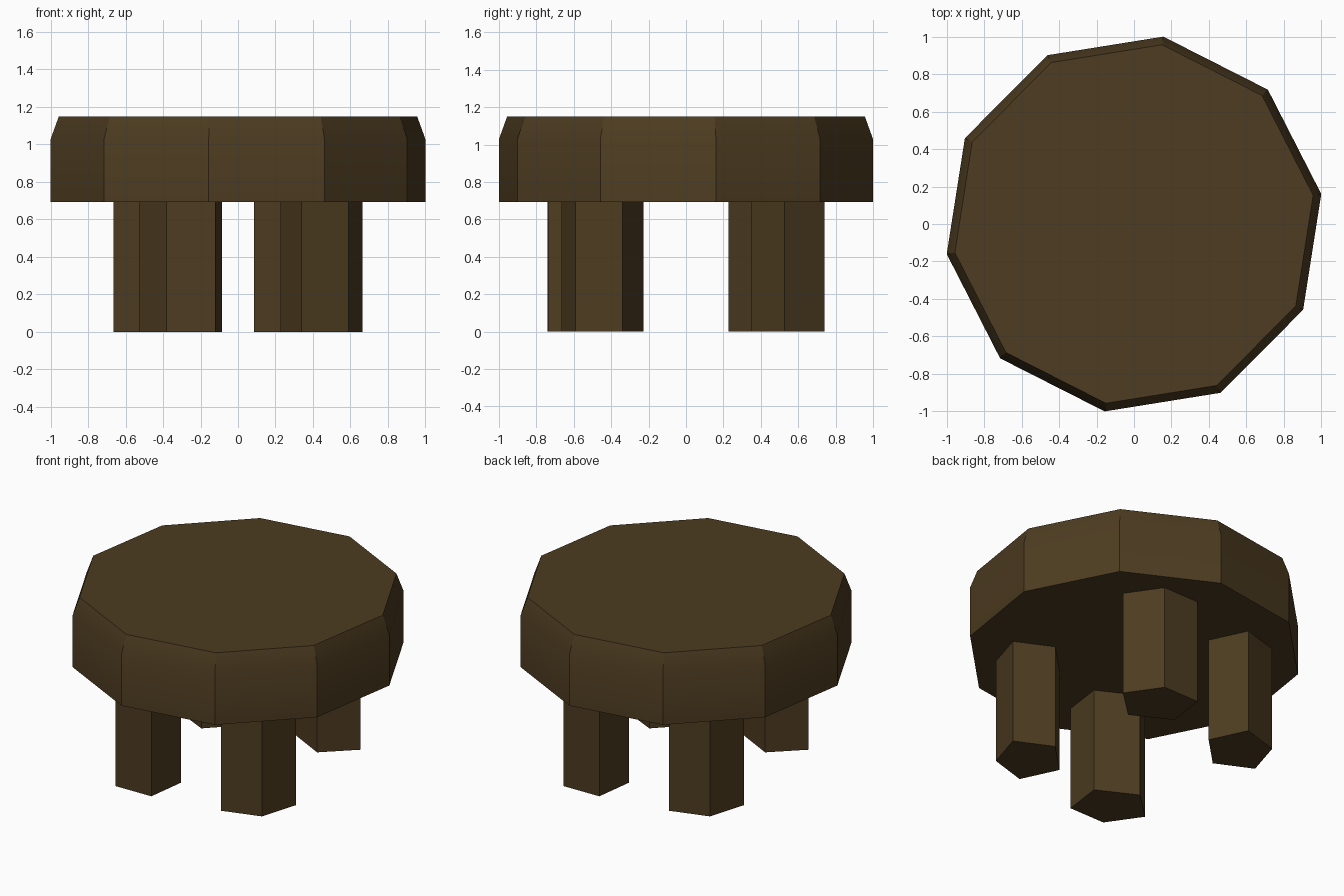
import bpy, bmesh, math

if "Cube" in bpy.data.objects:
    bpy.data.objects.remove(bpy.data.objects["Cube"])

wood = bpy.data.materials.new("dark_wood")
wood.diffuse_color = (0.075, 0.045, 0.015, 1)
wood.use_nodes = True
wood.node_tree.nodes["Principled BSDF"].inputs["Base Color"].default_value = wood.diffuse_color


def stack(name, rings):
    """Closed solid lofted through rings of points with equal counts."""
    bm = bmesh.new()
    loops = [[bm.verts.new(p) for p in ring] for ring in rings]
    n = len(loops[0])
    for low, high in zip(loops, loops[1:]):
        for i in range(n):
            j = (i + 1) % n
            bm.faces.new((low[i], low[j], high[j], high[i]))
    bm.faces.new(loops[0][::-1])
    bm.faces.new(loops[-1])
    bmesh.ops.recalc_face_normals(bm, faces=bm.faces)
    mesh = bpy.data.meshes.new(name)
    bm.to_mesh(mesh)
    bm.free()
    mesh.materials.append(wood)
    obj = bpy.data.objects.new(name, mesh)
    bpy.context.collection.objects.link(obj)
    return obj


def decagon(r, z):
    angles = [math.radians(9.1 + 36 * i) for i in range(10)]
    return [(r * math.cos(a), r * math.sin(a), z) for a in angles]


# ten-sided seat with a sloped upper rim
seat = stack("seat", [decagon(1.012, 0.692), decagon(1.012, 1.03), decagon(0.968, 1.15)])
bpy.context.view_layer.objects.active = seat
seat.select_set(True)
bpy.ops.object.shade_smooth_by_angle(angle=math.radians(30))

# five-sided legs: (outward, sideways) section, point facing outward
section = [(0.834, 0), (0.711, 0.23), (0.463, 0.142), (0.463, -0.142), (0.711, -0.23)]
legs = {"front_right_leg": -45, "back_right_leg": 62.8,
        "back_left_leg": 135, "front_left_leg": 242.8}
for name, deg in legs.items():
    c, s = math.cos(math.radians(deg)), math.sin(math.radians(deg))
    stack(name, [[(u * c - v * s, u * s + v * c, z) for u, v in section]
                 for z in (0, 0.70)])
